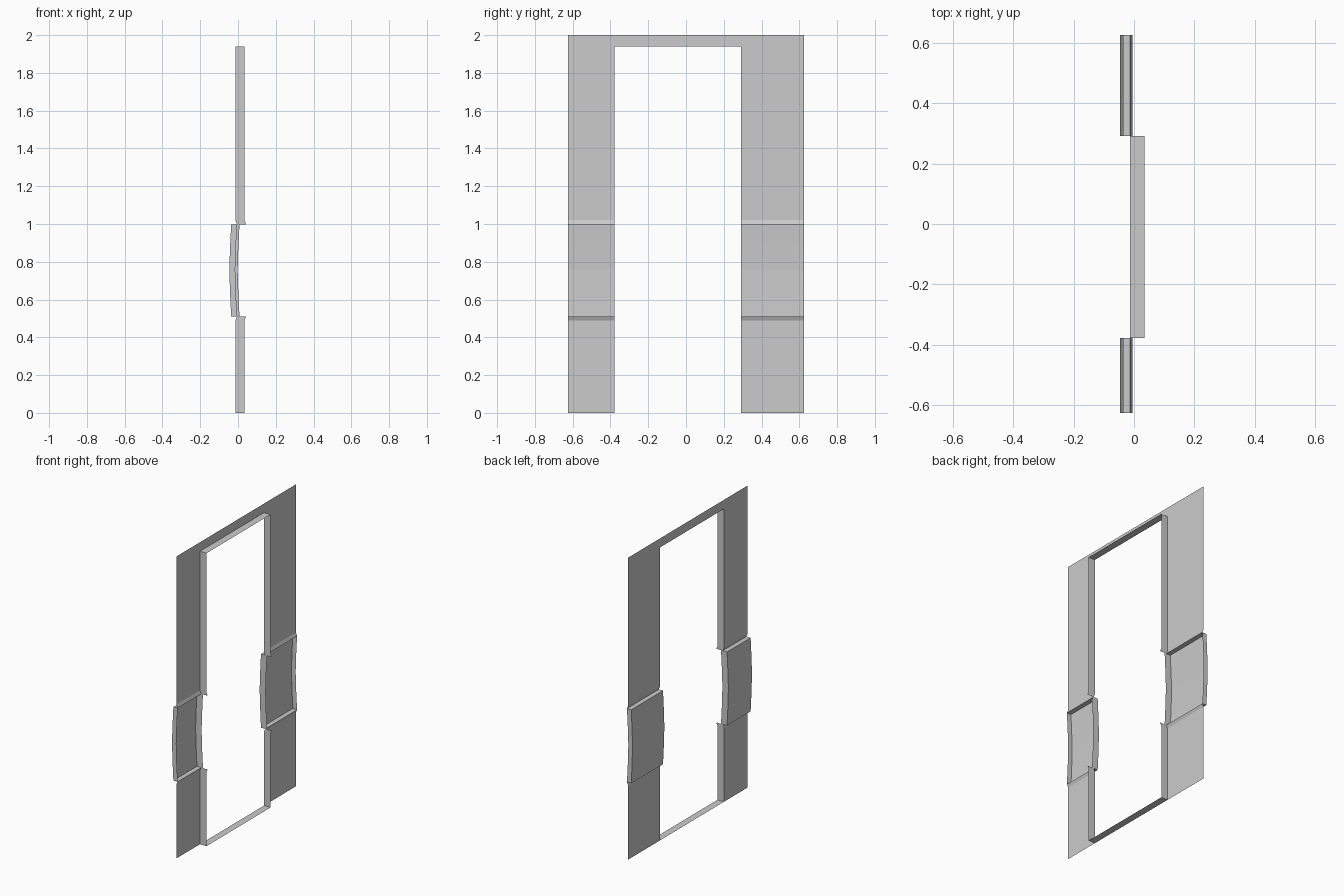
import bpy
import bmesh

cube = bpy.data.objects.get("Cube")
if cube:
    bpy.data.objects.remove(cube, do_unlink=True)

grey = bpy.data.materials.new("plain grey")
grey.use_nodes = True
COLOUR = (0.6, 0.6, 0.6, 1)
grey.diffuse_color = COLOUR
grey.node_tree.nodes["Principled BSDF"].inputs["Base Color"].default_value = COLOUR

HALF = 0.625                  # half the wall length
NEAR, FAR = -0.378, 0.292     # doorway edges
HEAD, TOP = 1.94, 2.0         # doorway height, wall height
SHEET, DEPTH = -0.014, 0.048  # wall plane, reveal depth

# Wall section as (x, z) runs, from the top down
UPPER = [(SHEET, HEAD), (SHEET, 1.02), (-0.005, 0.998)]
BULGE = [(-0.036, 0.998), (-0.042, 0.88), (-0.046, 0.76), (-0.042, 0.63), (-0.036, 0.51)]
LOWER = [(-0.005, 0.51), (SHEET, 0.49), (SHEET, 0)]


def strip(name, a, b):
    """Ribbon of quads between two matching rows of points."""
    bm = bmesh.new()
    rows = [(bm.verts.new(p), bm.verts.new(q)) for p, q in zip(a, b)]
    for (p, q), (r, s) in zip(rows, rows[1:]):
        bm.faces.new((p, q, s, r))
    mesh = bpy.data.meshes.new(name)
    bm.to_mesh(mesh)
    bm.free()
    mesh.materials.append(grey)
    obj = bpy.data.objects.new(name, mesh)
    bpy.context.collection.objects.link(obj)
    return obj


def row(run, y, shift=0):
    return [(x + shift, y, z) for x, z in run]


def flange(name, run, y, depth):
    strip(name, row(run, y), row(run, y, depth))


# Side panels with their bulged bands, reveals and end caps
section = UPPER + BULGE + LOWER
for side, inner, outer in (("front", NEAR, -HALF), ("back", FAR, HALF)):
    strip(side + "_panel", row(section, min(inner, outer)), row(section, max(inner, outer)))
    flange(side + "_upper_reveal", UPPER, inner, DEPTH)
    flange(side + "_bulge_reveal", BULGE, inner, 0.044)
    flange(side + "_lower_reveal", LOWER, inner, DEPTH)
    flange(side + "_bulge_end_cap", BULGE, outer, 0.031)

# Wall over the doorway
header = [(SHEET, TOP), (SHEET, HEAD)]
strip("header_panel", row(header, -HALF), row(header, HALF))

# Reveals across the head and the floor of the doorway
for name, z in (("head_reveal", HEAD), ("threshold", 0)):
    across = [(SHEET, z), (SHEET + DEPTH, z)]
    strip(name, row(across, NEAR), row(across, FAR))
